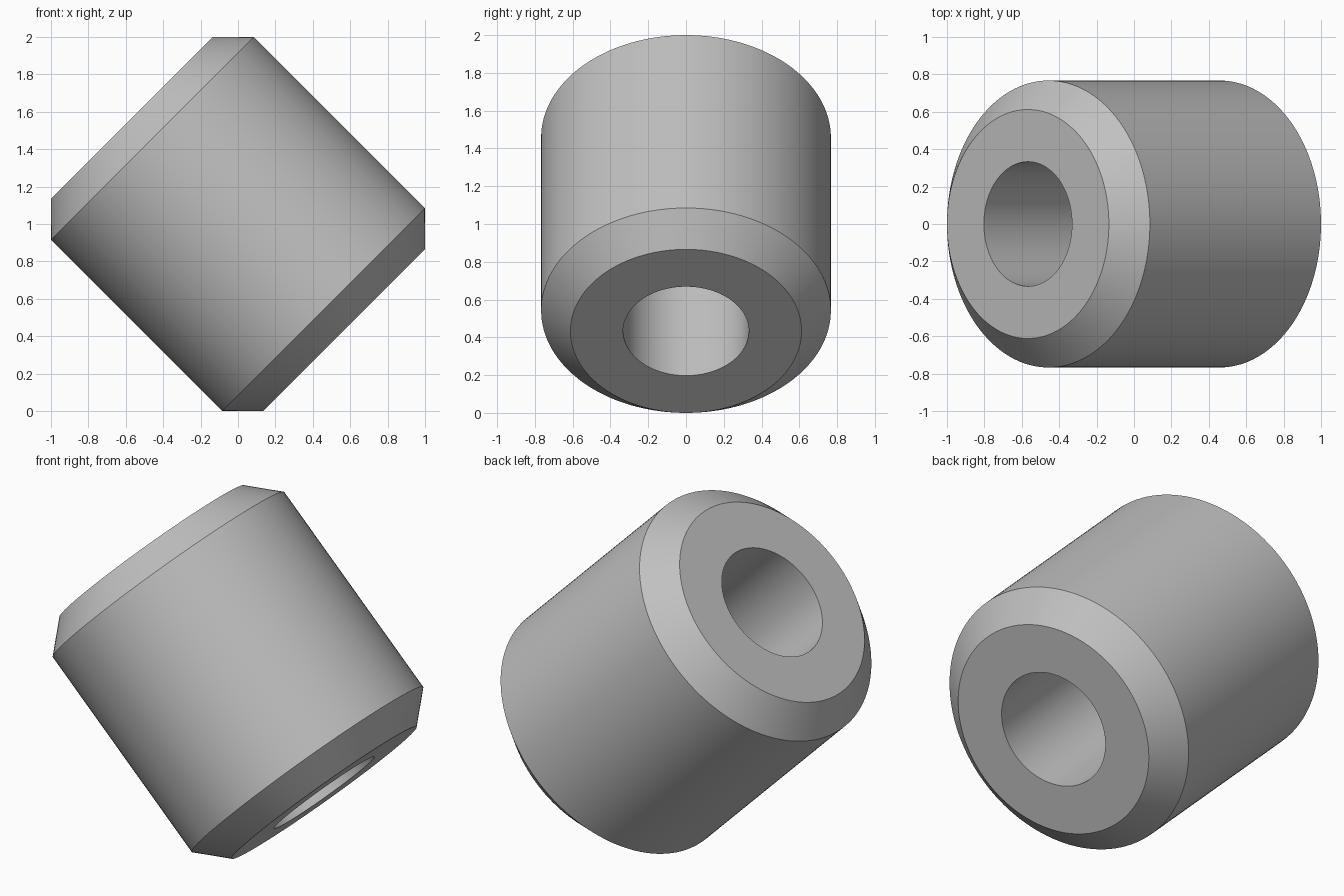
import bpy, bmesh, math
from mathutils import Matrix, Vector

cube = bpy.data.objects.get("Cube")
if cube:
    bpy.data.objects.remove(cube, do_unlink=True)

BODY_R, FACE_R, HOLE_R = 0.767, 0.612, 0.333
HALF_LEN, SHOULDER = 0.802, 0.647
SEGMENTS = 128

# Plain grey finish
grey = bpy.data.materials.new("grey metal")
grey.use_nodes = True
colour = (0.53, 0.53, 0.53, 1)
grey.diffuse_color = colour
grey.node_tree.nodes["Principled BSDF"].inputs["Base Color"].default_value = colour

# Closed half section of the bushing, revolved around its axis
profile = [(HOLE_R, -HALF_LEN), (FACE_R, -HALF_LEN), (BODY_R, -SHOULDER),
           (BODY_R, SHOULDER), (FACE_R, HALF_LEN), (HOLE_R, HALF_LEN)]
bm = bmesh.new()
verts = [bm.verts.new((r, 0, z)) for r, z in profile]
edges = [bm.edges.new((v, verts[i - 1])) for i, v in enumerate(verts)]
bmesh.ops.spin(bm, geom=verts + edges, cent=(0, 0, 0), axis=(0, 0, 1),
               angle=math.tau, steps=SEGMENTS)
bmesh.ops.remove_doubles(bm, verts=bm.verts, dist=0.0001)
bmesh.ops.recalc_face_normals(bm, faces=bm.faces)

# Lean the axis towards the upper right side and rest it on the ground
bm.transform(Matrix.Translation(Vector((0, 0, 1))) @ Matrix.Rotation(math.radians(-45), 4, "Y"))
mesh = bpy.data.meshes.new("bushing")
bm.to_mesh(mesh)
bm.free()
mesh.materials.append(grey)

bushing = bpy.data.objects.new("bushing", mesh)
bpy.context.collection.objects.link(bushing)
bpy.context.view_layer.objects.active = bushing
bushing.select_set(True)
bpy.ops.object.shade_smooth_by_angle(angle=math.radians(30))
